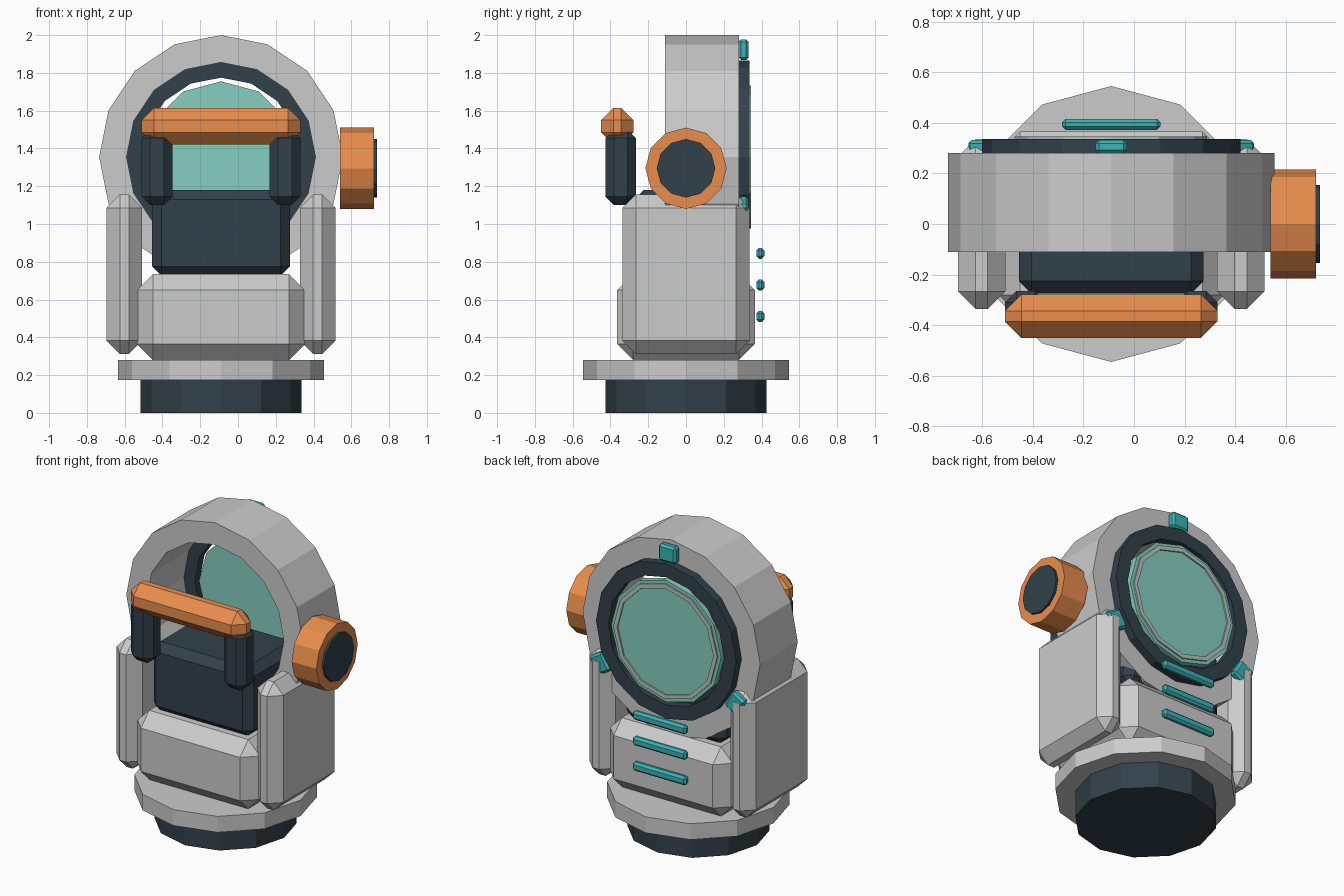
import bpy, bmesh
from math import radians, sin, cos, pi
from mathutils import Matrix, Vector

if "Cube" in bpy.data.objects:
    bpy.data.objects.remove(bpy.data.objects["Cube"])

CX = -0.09            # symmetry plane of the body
RZ = 1.355            # height of the ring axis


def material(name, rgb):
    m = bpy.data.materials.new(name)
    m.diffuse_color = (*rgb, 1)
    m.use_nodes = True
    m.node_tree.nodes["Principled BSDF"].inputs["Base Color"].default_value = m.diffuse_color
    return m


DARK = material("dark_slate", (0.032, 0.053, 0.07))
ORANGE = material("orange", (0.82, 0.27, 0.075))
TEAL = material("teal", (0.045, 0.45, 0.46))
GLASS = material("glass", (0.24, 0.62, 0.53))
RIM = material("pale_rim", (0.45, 0.57, 0.52))


def finish(bm, name, mat=None):
    bmesh.ops.recalc_face_normals(bm, faces=bm.faces)
    me = bpy.data.meshes.new(name)
    bm.to_mesh(me)
    bm.free()
    ob = bpy.data.objects.new(name, me)
    bpy.context.collection.objects.link(ob)
    if mat:
        me.materials.append(mat)
    return ob


def box(name, x, y, z, bevel, mat=None, spin=0.0):
    """Chamfered box from (min, max) ranges; spin turns it about the ring axis."""
    bm = bmesh.new()
    bmesh.ops.create_cube(bm, size=1)
    size = [r[1] - r[0] for r in (x, y, z)]
    mid = Vector([(r[1] + r[0]) / 2 for r in (x, y, z)])
    bmesh.ops.scale(bm, vec=size, verts=bm.verts)
    bmesh.ops.bevel(bm, geom=bm.edges[:], offset=bevel, segments=1,
                    profile=0.5, affect='EDGES')
    bmesh.ops.translate(bm, vec=mid, verts=bm.verts)
    if spin:
        bmesh.ops.rotate(bm, cent=(CX, 0, RZ), verts=bm.verts,
                         matrix=Matrix.Rotation(spin, 3, 'Y'))
    return finish(bm, name, mat)


def lathe(name, profile, sides, axis, centre, mat=None, closed=False):
    """Spin (radius, height) points around an axis; caps the ends unless closed."""
    bm = bmesh.new()
    rows = []
    for r, h in profile:
        row = []
        for i in range(sides):
            a = 2 * pi * i / sides
            u, v = r * cos(a), r * sin(a)
            p = {'X': (h, u, v), 'Y': (u, h, v), 'Z': (u, v, h)}[axis]
            row.append(bm.verts.new(Vector(p) + Vector(centre)))
        rows.append(row)
    pairs = list(zip(rows, rows[1:]))
    if closed:
        pairs.append((rows[-1], rows[0]))
    else:
        bm.faces.new(rows[0])
        bm.faces.new(rows[-1])
    for a, b in pairs:
        for i in range(sides):
            j = (i + 1) % sides
            bm.faces.new((a[i], a[j], b[j], b[i]))
    return finish(bm, name, mat)


def disc(name, r, h0, h1, sides, axis, centre, mat=None):
    return lathe(name, [(r, h0), (r, h1)], sides, axis, centre, mat)


def ring(name, outer, inner, h0, h1, sides, mat=None):
    return lathe(name, [(outer, h0), (outer, h1), (inner, h1), (inner, h0)],
                 sides, 'Y', (CX, 0, RZ), mat, closed=True)


# Foot and collar
disc("foot", 0.425, 0, 0.18, 12, 'Z', (CX, 0, 0), DARK)
disc("collar", 0.545, 0.175, 0.28, 12, 'Z', (CX, 0, 0))

# Lower body and dark core
box("body", (-0.535, 0.355), (-0.365, 0.365), (0.28, 0.735), 0.085)
box("core", (-0.455, 0.275), (-0.275, 0.275), (0.725, 1.18), 0.05, DARK)

# Side plates and handle posts, mirrored about the body plane
for side, s in (("left", -1), ("right", 1)):
    def span(a, b):
        return sorted((CX + s * a, CX + s * b))
    box(side + "_side_plate", span(0.418, 0.606), (-0.336, 0.336),
        (0.312, 1.156), 0.07)
    box(side + "_handle_post", span(0.256, 0.42), (-0.426, -0.265),
        (1.10, 1.50), 0.045, DARK)

# Handle bar
box("handle_bar", (-0.51, 0.33), (-0.45, -0.278), (1.42, 1.615), 0.065, ORANGE)

# Open ring housing, bezel and glass
ring("ring_housing", 0.645, 0.5, -0.11, 0.28, 16)
ring("bezel", 0.51, 0.42, 0.28, 0.335, 16, DARK)
disc("lens", 0.40, 0.295, 0.335, 12, 'Y', (CX, 0, RZ), GLASS)
ring("lens_rim", 0.378, 0.35, 0.33, 0.345, 12, RIM)

# Three clips around the bezel
for i in range(3):
    box(f"bezel_clip_{i + 1}", (CX - 0.063, CX + 0.063), (0.278, 0.332),
        (1.868, 1.978), 0.014, TEAL, spin=radians(120 * i))

# Side knob with dark cap
disc("knob", 0.215, 0.54, 0.72, 12, 'X', (0, 0, 1.295), ORANGE)
disc("knob_cap", 0.155, 0.70, 0.735, 12, 'X', (0, 0, 1.295), DARK)

# Rear vent bars
for i, z in enumerate((0.51, 0.677, 0.845)):
    box(f"vent_bar_{i + 1}", (-0.285, 0.105), (0.372, 0.415),
        (z - 0.029, z + 0.029), 0.014, TEAL)
